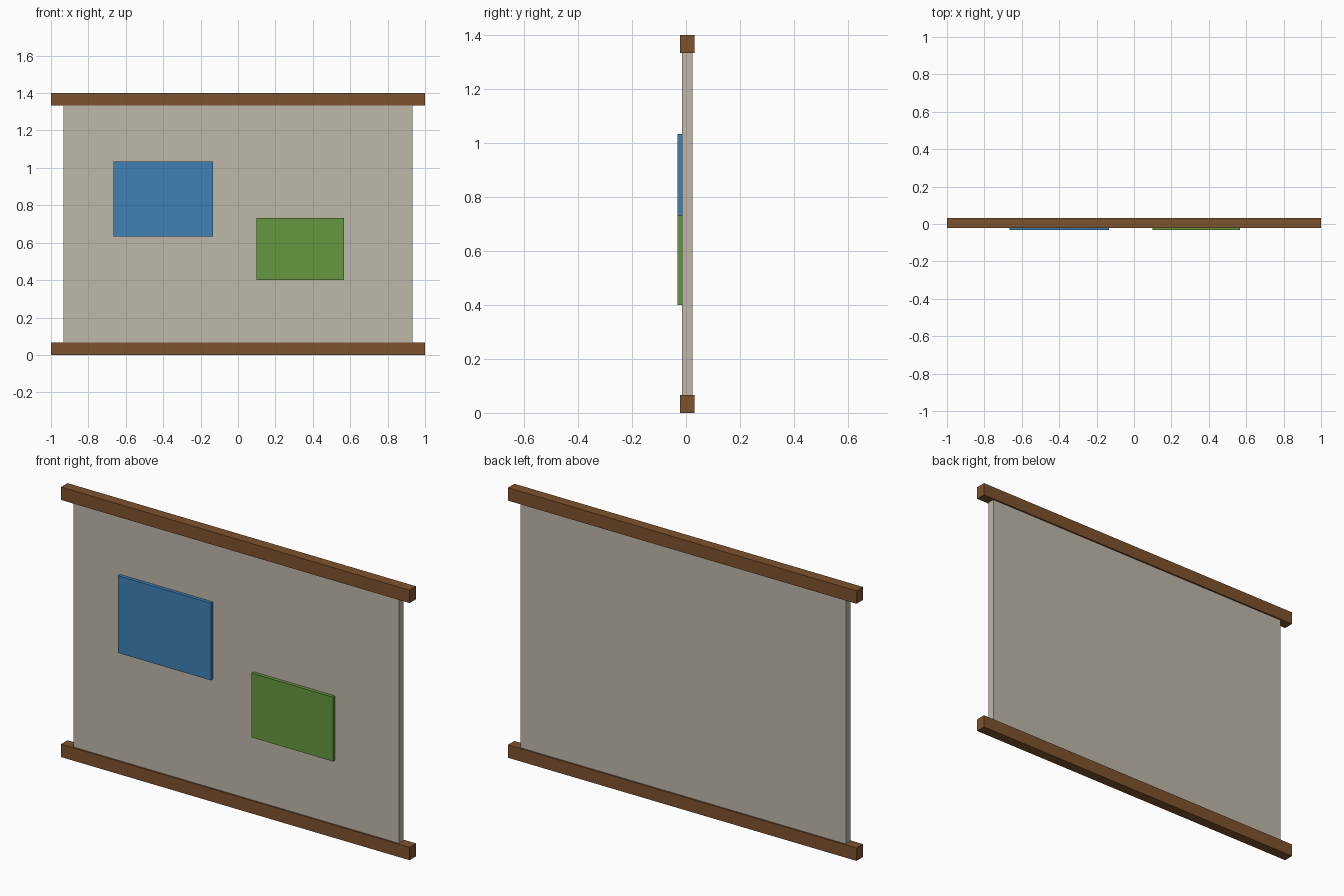
import bpy

default = bpy.data.objects.get("Cube")
if default:
    bpy.data.objects.remove(default, do_unlink=True)


def material(name, color):
    mat = bpy.data.materials.new(name)
    mat.use_nodes = True
    mat.diffuse_color = (*color, 1)
    mat.node_tree.nodes["Principled BSDF"].inputs["Base Color"].default_value = (*color, 1)
    return mat


def box(name, x, y, z, mat):
    """Box spanning the given (low, high) range on each axis."""
    spans = (x, y, z)
    bpy.ops.mesh.primitive_cube_add(size=1, location=[(a + b) / 2 for a, b in spans])
    obj = bpy.context.object
    obj.name = name
    obj.scale = [b - a for a, b in spans]
    bpy.ops.object.transform_apply(location=False, rotation=False, scale=True)
    obj.data.materials.append(mat)
    return obj


wood = material("brown wood", (0.21, 0.084, 0.027))
cloth = material("beige cloth", (0.52, 0.48, 0.40))
blue = material("blue", (0.05, 0.22, 0.47))
green = material("green", (0.13, 0.31, 0.05))

unit = 1 / 15
height = 21 * unit
mid_y = 0.0045
bar_y = (mid_y - 0.4 * unit, mid_y + 0.4 * unit)
panel_y = (mid_y - 0.28 * unit, mid_y + 0.28 * unit)
card_y = (-0.032, panel_y[0])

# Wooden rails along the top and bottom
box("bottom_rail", (-1, 1), bar_y, (0, unit), wood)
box("top_rail", (-1, 1), bar_y, (height - unit, height), wood)

# Hanging panel between the rails
box("panel", (-14 * unit, 14 * unit), panel_y, (unit, height - unit), cloth)

# Raised cards on the front
box("blue_card", (-10 * unit, -2 * unit), card_y, (9.5 * unit, 15.5 * unit), blue)
box("green_card", (1.5 * unit, 8.5 * unit), card_y, (6 * unit, 11 * unit), green)
